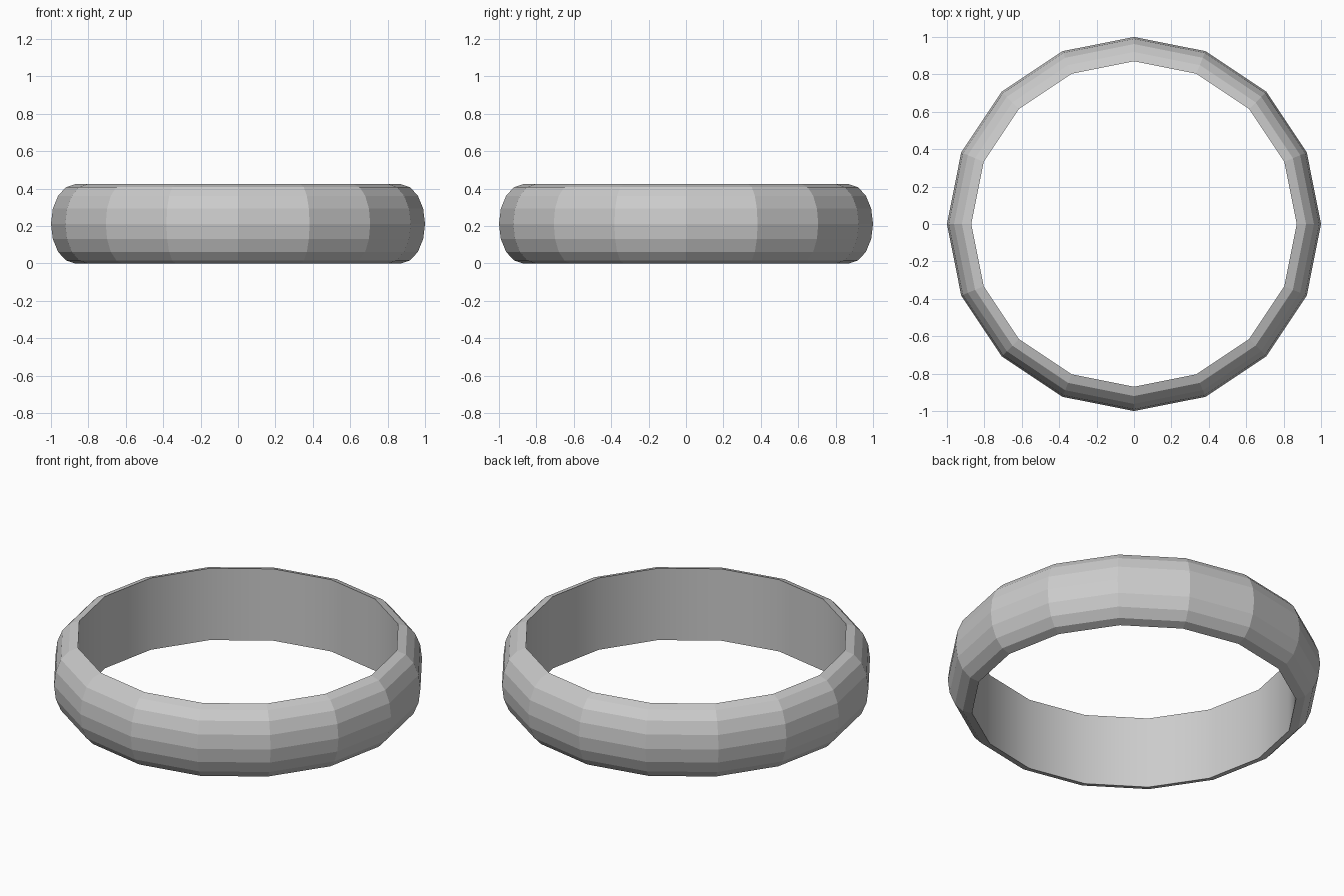
import bpy, bmesh
from math import sin, cos, pi

if "Cube" in bpy.data.objects:
    bpy.data.objects.remove(bpy.data.objects["Cube"])

SIDES = 16        # facets around the ring
STEPS = 8         # facets across the domed outside
R_IN, R_OUT, HEIGHT = 0.87, 1.0, 0.424

# D-shaped cross-section: half ellipse outside, straight wall inside
h = HEIGHT / 2
profile = [(R_IN + (R_OUT - R_IN) * sin(pi * k / STEPS), h - h * cos(pi * k / STEPS))
           for k in range(STEPS + 1)]

# Revolve the section around z
bm = bmesh.new()
rings = []
for i in range(SIDES):
    a = 2 * pi * i / SIDES
    rings.append([bm.verts.new((r * cos(a), r * sin(a), z)) for r, z in profile])

n = len(profile)
for i in range(SIDES):
    cur, nxt = rings[i], rings[(i + 1) % SIDES]
    for j in range(n):
        k = (j + 1) % n
        face = bm.faces.new((cur[j], nxt[j], nxt[k], cur[k]))
        face.smooth = (j == n - 1)      # inner wall smooth, outside faceted

# Crisp rims between the inner wall and the dome
for e in bm.edges:
    if len({f.smooth for f in e.link_faces}) == 2:
        e.smooth = False
bmesh.ops.recalc_face_normals(bm, faces=bm.faces)

mesh = bpy.data.meshes.new("ring_band")
bm.to_mesh(mesh)
bm.free()
bpy.context.collection.objects.link(bpy.data.objects.new("ring_band", mesh))
